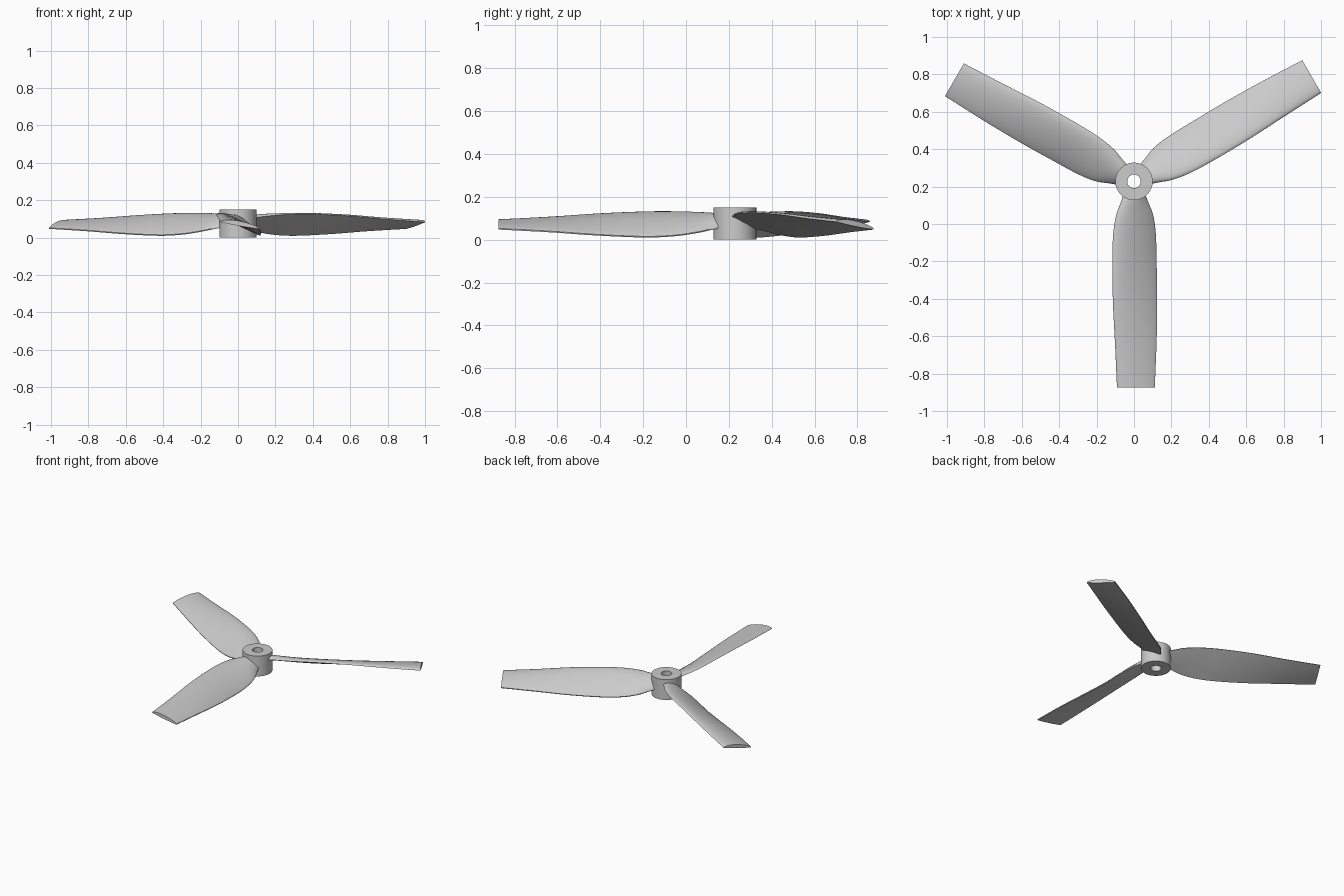
import bpy, bmesh, math
from mathutils import Vector, Matrix

if "Cube" in bpy.data.objects:
    bpy.data.objects.remove(bpy.data.objects["Cube"])

CENTRE = Vector((0, 0.228, 0))
HUB_RADIUS, HOLE_RADIUS, HUB_HEIGHT = 0.1, 0.036, 0.15

grey = bpy.data.materials.new("light grey plastic")
grey.use_nodes = True
colour = (0.6, 0.6, 0.6, 1)
grey.diffuse_color = colour
grey.node_tree.nodes["Principled BSDF"].inputs["Base Color"].default_value = colour


def finish(name, bm, angle):
    bmesh.ops.recalc_face_normals(bm, faces=bm.faces[:])
    mesh = bpy.data.meshes.new(name)
    bm.to_mesh(mesh)
    bm.free()
    mesh.materials.append(grey)
    obj = bpy.data.objects.new(name, mesh)
    obj.location = CENTRE
    bpy.context.collection.objects.link(obj)
    bpy.ops.object.select_all(action="DESELECT")
    obj.select_set(True)
    bpy.context.view_layer.objects.active = obj
    bpy.ops.object.shade_smooth_by_angle(angle=math.radians(angle))
    return obj


def bridge(bm, a, b):
    for i in range(len(a)):
        j = (i + 1) % len(a)
        bm.faces.new((a[i], a[j], b[j], b[i]))


# Hub: a rectangular profile spun into a drilled cylinder
bm = bmesh.new()
corners = [(HOLE_RADIUS, 0), (HUB_RADIUS, 0), (HUB_RADIUS, HUB_HEIGHT), (HOLE_RADIUS, HUB_HEIGHT)]
rings = []
for r, z in corners:
    angles = [math.tau * i / 64 for i in range(64)]
    rings.append([bm.verts.new((r * math.cos(a), r * math.sin(a), z)) for a in angles])
for k in range(4):
    bridge(bm, rings[k], rings[(k + 1) % 4])
finish("hub", bm, 30)

# Blade stations: radius, high edge x and z, low edge x and z, thickness
STATIONS = [
    (0.06, -0.055, 0.105, 0.055, 0.055, 0.040),
    (0.11, -0.070, 0.112, 0.073, 0.045, 0.038),
    (0.18, -0.095, 0.120, 0.100, 0.030, 0.035),
    (0.28, -0.111, 0.125, 0.114, 0.016, 0.033),
    (0.42, -0.116, 0.125, 0.118, 0.010, 0.032),
    (0.64, -0.113, 0.115, 0.122, 0.019, 0.030),
    (0.86, -0.102, 0.098, 0.119, 0.034, 0.028),
    (1.103, -0.091, 0.083, 0.110, 0.047, 0.025),
]


def smooth_stations(rows, steps):
    """Catmull-Rom interpolation between the stations."""
    rows = [Vector(row) for row in rows]
    for i in range(len(rows) - 1):
        p, a, b = rows[max(i - 1, 0)], rows[i], rows[i + 1]
        q = rows[min(i + 2, len(rows) - 1)]
        for s in range(steps):
            t = s / steps
            yield (a * 2 + (b - p) * t + (p * 2 - a * 5 + b * 4 - q) * t ** 2
                   + (a * 3 - p - b * 3 + q) * t ** 3) / 2
    yield rows[-1]


def section(row, count=14):
    """Airfoil outline: rounded high edge, arched top, almost flat underside."""
    r, hx, hz, lx, lz, thick = row
    high, low = Vector((hx, -r, hz)), Vector((lx, -r, lz))
    chord = low - high
    normal = Vector((-chord.z, 0, chord.x)).normalized()
    us = [(1 - math.cos(math.pi * i / count)) / 2 for i in range(count + 1)]

    def top(u):
        return thick * 1.75 * math.sqrt(u) * (1 - u) ** 0.8 * 1.48 / 1.75 * 1.75 ** 0.5 + 0.006 * u

    def bottom(u):
        return -0.003 * math.sin(math.pi * u)

    upper = [high + chord * u + normal * top(u) for u in us]
    lower = [high + chord * u + normal * bottom(u) for u in reversed(us[1:])]
    return upper + lower


# Blades: one lofted form repeated three times round the hub
for k, name in enumerate(("front_blade", "left_blade", "right_blade")):
    bm = bmesh.new()
    turn = Matrix.Rotation(math.tau * k / 3, 3, "Z")
    loops = [[bm.verts.new(turn @ p) for p in section(row)]
             for row in smooth_stations(STATIONS, 5)]
    for a, b in zip(loops, loops[1:]):
        bridge(bm, a, b)
    bm.faces.new(loops[0])
    bm.faces.new(loops[-1])
    finish(name, bm, 40)
